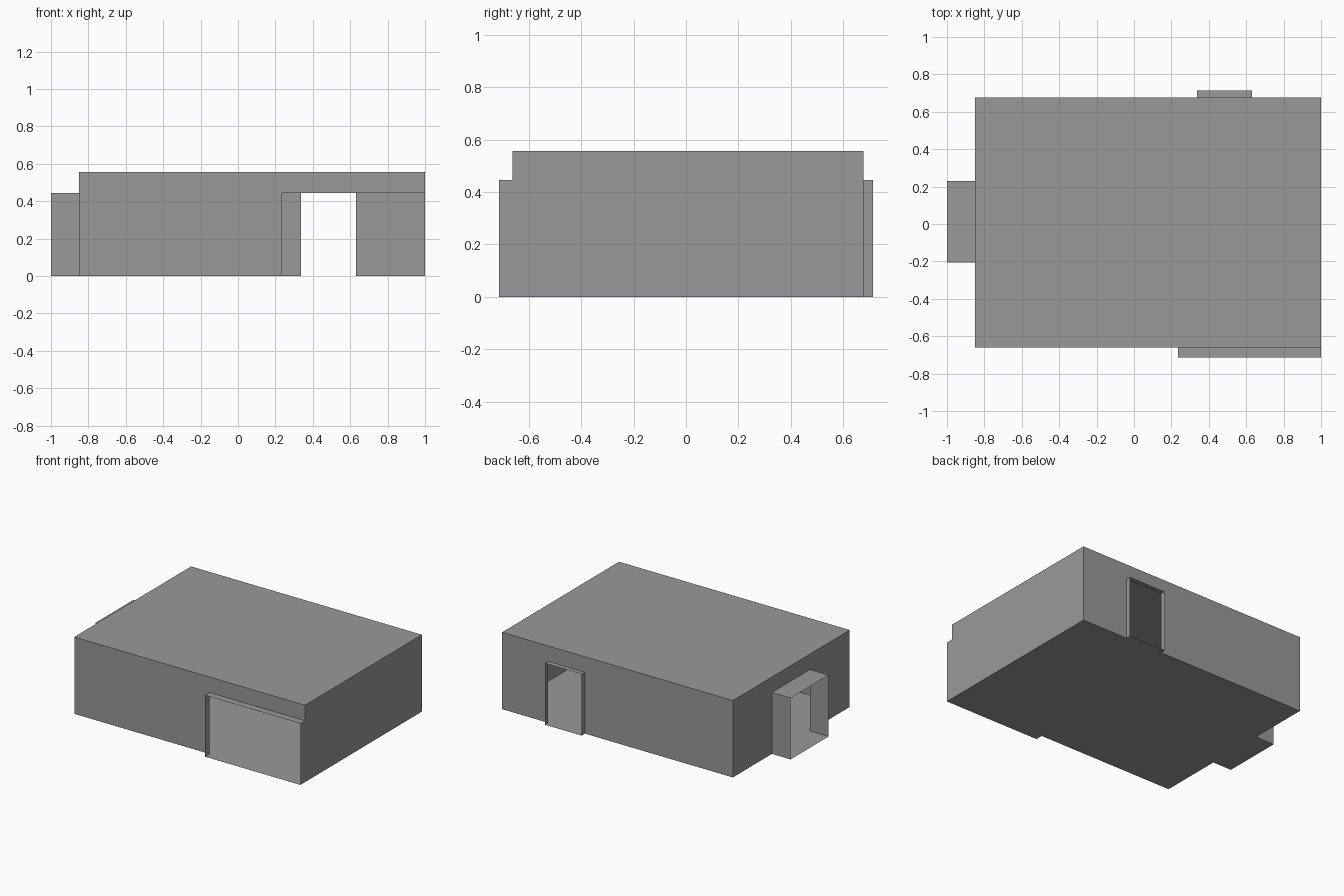
import bpy
import bmesh

if "Cube" in bpy.data.objects:
    bpy.data.objects.remove(bpy.data.objects["Cube"])

# Room limits, outer limits and doorway height
X0, X1 = -0.85, 1.0
Y0, Y1 = -0.661, 0.677
H, DOOR_H = 0.557, 0.445
OUT_X, OUT_Y = -1.0, 0.714

dark_grey = bpy.data.materials.new("dark_grey")
dark_grey.diffuse_color = (0.32, 0.32, 0.32, 1)
dark_grey.use_nodes = True
dark_grey.node_tree.nodes["Principled BSDF"].inputs["Base Color"].default_value = dark_grey.diffuse_color


def make(name, polys):
    """Thin sheet object from a list of polygons."""
    bm = bmesh.new()
    for poly in polys:
        bm.faces.new([bm.verts.new(p) for p in poly])
    bmesh.ops.remove_doubles(bm, verts=bm.verts, dist=1e-5)
    bmesh.ops.recalc_face_normals(bm, faces=bm.faces)
    me = bpy.data.meshes.new(name)
    bm.to_mesh(me)
    bm.free()
    me.materials.append(dark_grey)
    ob = bpy.data.objects.new(name, me)
    bpy.context.collection.objects.link(ob)


def wall(a, b, place, door=None):
    """Upright wall from a to b, in quads around an optional doorway."""
    def quad(u0, u1, z0, z1):
        return [place(u, z) for u, z in ((u0, z0), (u1, z0), (u1, z1), (u0, z1))]
    if not door:
        return [quad(a, b, 0, H)]
    cuts = sorted({a, *door, b})
    polys = []
    for u0, u1 in zip(cuts, cuts[1:]):
        polys.append(quad(u0, u1, DOOR_H, H))
        if (u0, u1) != door:
            polys.append(quad(u0, u1, 0, DOOR_H))
    return polys


def passage(name, door, near, far, place):
    """Open-ended doorway tunnel: floor, two jambs and a lintel."""
    u0, u1 = door
    ring = [(u0, 0), (u1, 0), (u1, DOOR_H), (u0, DOOR_H)]
    make(name, [[place(*p, near), place(*q, near), place(*q, far), place(*p, far)]
                for p, q in zip(ring, ring[1:] + ring[:1])])


def along_x(u, z, y):
    return (u, y, z)


def along_y(u, z, x):
    return (x, u, z)


front_door, back_door, left_door = (0.234, X1), (0.337, 0.632), (-0.205, 0.23)

# Room shell: floor, ceiling and four walls
shell = [[(X0, Y0, z), (X1, Y0, z), (X1, Y1, z), (X0, Y1, z)] for z in (0, H)]
shell += wall(X0, X1, lambda u, z: along_x(u, z, Y0), front_door)
shell += wall(X0, X1, lambda u, z: along_x(u, z, Y1), back_door)
shell += wall(Y0, Y1, lambda u, z: along_y(u, z, X0), left_door)
shell += wall(Y0, Y1, lambda u, z: along_y(u, z, X1))
make("room_shell", shell)

# Doorway passages
passage("front_opening", front_door, Y0, -OUT_Y, along_x)
passage("back_doorway", back_door, Y1, OUT_Y, along_x)
passage("left_doorway", left_door, X0, OUT_X, along_y)
